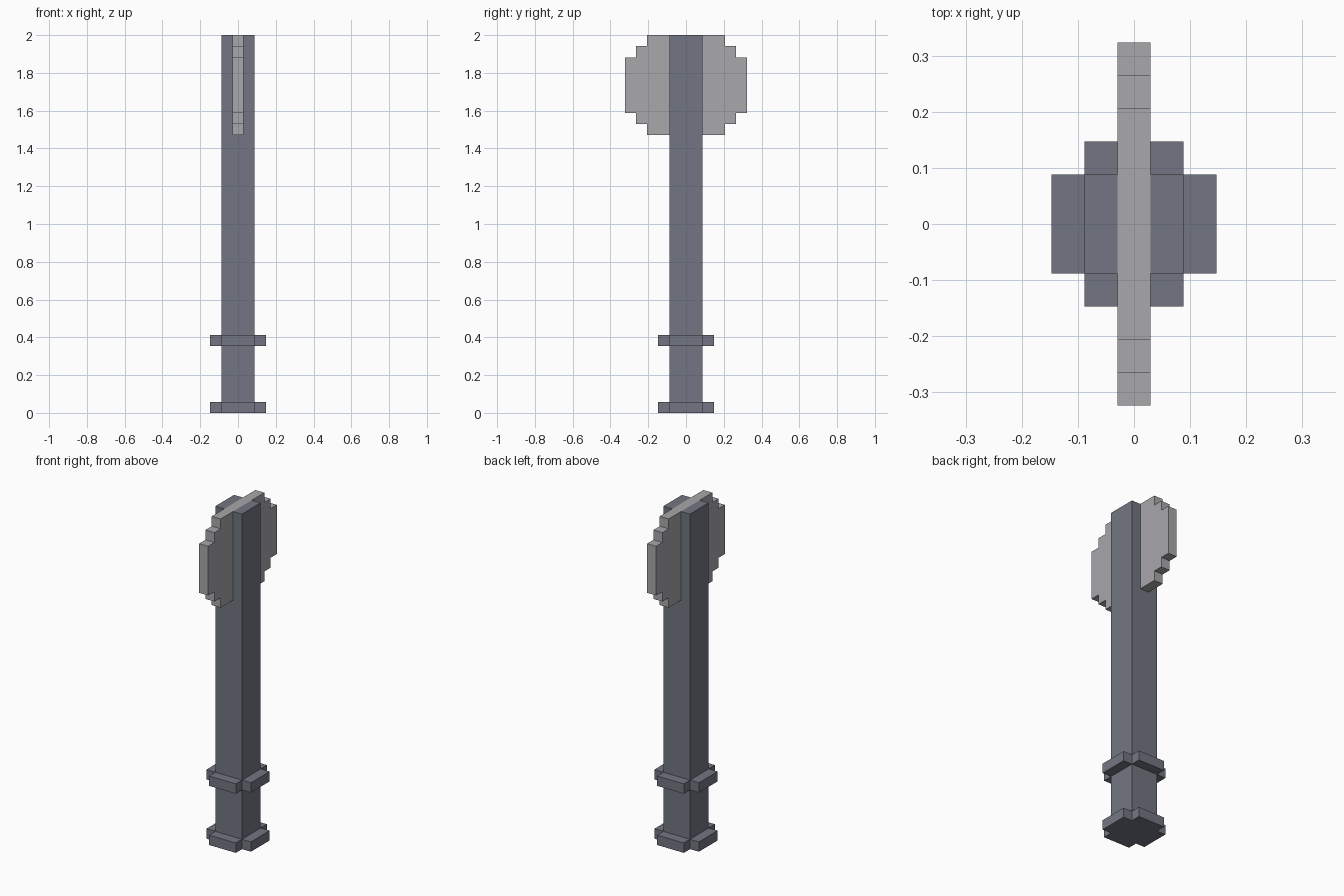
import bpy
import bmesh
from mathutils import Vector

cube = bpy.data.objects.get("Cube")
if cube:
    bpy.data.objects.remove(cube, do_unlink=True)

U = 2 / 34  # grid unit: the whole model is 34 units tall


def make_material(name, color):
    mat = bpy.data.materials.new(name)
    mat.use_nodes = True
    mat.diffuse_color = color
    mat.node_tree.nodes["Principled BSDF"].inputs["Base Color"].default_value = color
    return mat


def extrude_profile(name, points, to_3d, depth, mat):
    """Extrude a closed 2D outline (grid units) along the depth vector."""
    bm = bmesh.new()
    face = bm.faces.new([bm.verts.new(Vector(to_3d(a, b)) * U) for a, b in points])
    result = bmesh.ops.extrude_face_region(bm, geom=[face])
    moved = [g for g in result["geom"] if isinstance(g, bmesh.types.BMVert)]
    bmesh.ops.translate(bm, verts=moved, vec=Vector(depth) * U)
    bmesh.ops.recalc_face_normals(bm, faces=bm.faces[:])
    mesh = bpy.data.meshes.new(name)
    bm.to_mesh(mesh)
    bm.free()
    mesh.materials.append(mat)
    obj = bpy.data.objects.new(name, mesh)
    bpy.context.collection.objects.link(obj)
    return obj


slate = make_material("slate_grey", (0.171, 0.181, 0.223, 1))
steel = make_material("light_steel", (0.392, 0.392, 0.412, 1))

# Square shaft, slotted at the top to receive the blade
shaft = [(-1.5, 1), (1.5, 1), (1.5, 34), (0.5, 34),
         (0.5, 32), (-0.5, 32), (-0.5, 34), (-1.5, 34)]
extrude_profile("shaft", shaft, lambda x, z: (x, -1.5, z), (0, 3, 0), slate)

# Cross-shaped foot and collar
quarter = [(2.5, 1.5), (1.5, 1.5), (1.5, 2.5)]
cross = (quarter
         + [(-x, y) for x, y in reversed(quarter)]
         + [(-x, -y) for x, y in quarter]
         + [(x, -y) for x, y in reversed(quarter)])
for name, z0 in (("foot", 0), ("grip_collar", 6)):
    extrude_profile(name, cross, lambda x, y, z0=z0: (x, y, z0), (0, 0, 1), slate)

# Double-sided blade with stepped edges, running through the shaft
half = [(3.5, 25), (3.5, 26), (4.5, 26), (4.5, 27), (5.5, 27),
        (5.5, 32), (4.5, 32), (4.5, 33), (3.5, 33), (3.5, 34)]
blade = half + [(-y, z) for y, z in reversed(half)]
extrude_profile("blade", blade, lambda y, z: (-0.5, y, z), (1, 0, 0), steel)
